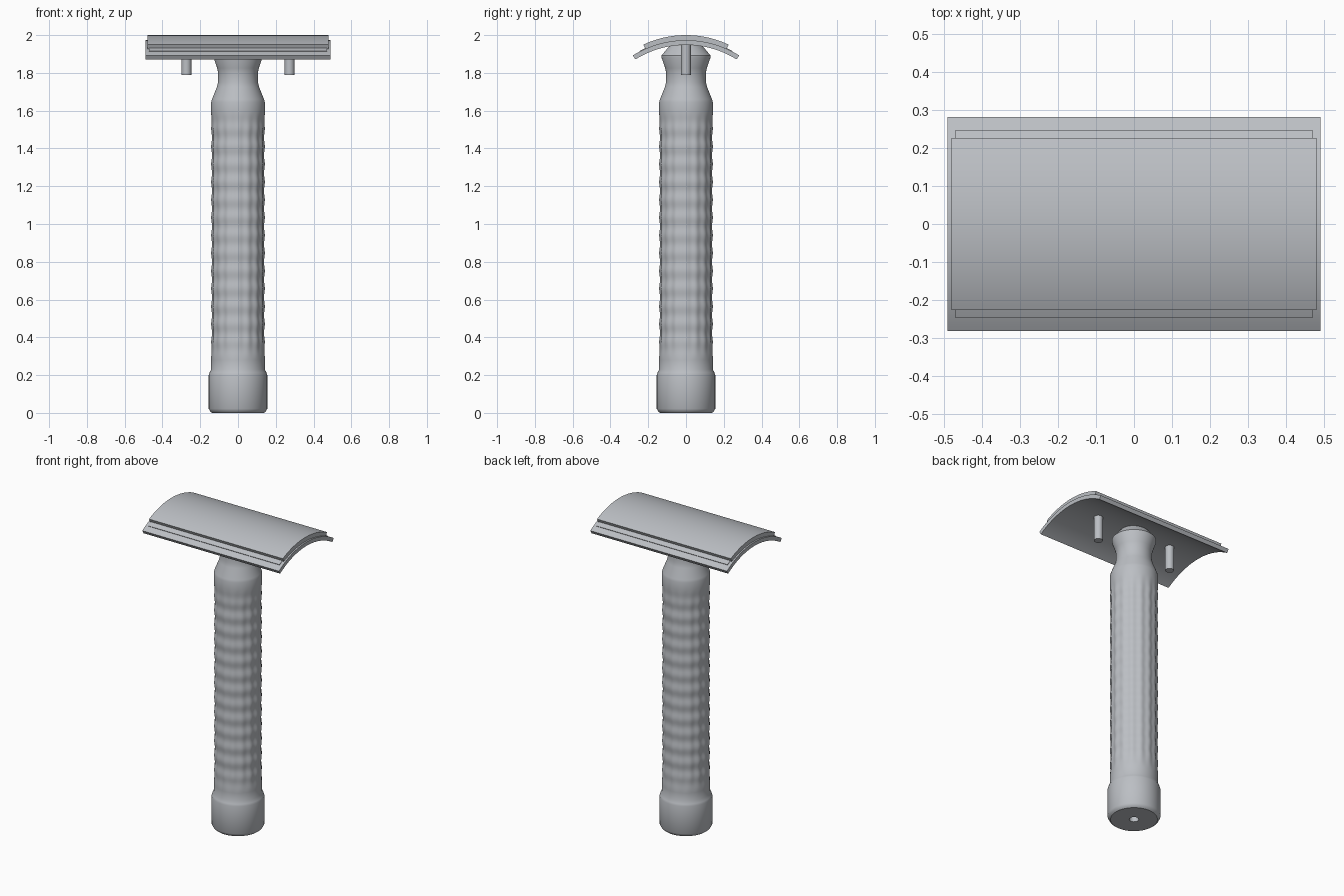
import bpy, bmesh, math

if "Cube" in bpy.data.objects:
    bpy.data.objects.remove(bpy.data.objects["Cube"])

def material(name, col):
    m = bpy.data.materials.new(name)
    m.diffuse_color = (*col, 1)
    m.use_nodes = True
    m.node_tree.nodes["Principled BSDF"].inputs["Base Color"].default_value = m.diffuse_color
    return m

METAL = material("brushed_steel_grey", (0.50, 0.52, 0.55))

def finish(bm, name, angle=30):
    bmesh.ops.recalc_face_normals(bm, faces=bm.faces)
    me = bpy.data.meshes.new(name)
    bm.to_mesh(me)
    bm.free()
    ob = bpy.data.objects.new(name, me)
    bpy.context.collection.objects.link(ob)
    me.materials.append(METAL)
    bpy.ops.object.select_all(action='DESELECT')
    ob.select_set(True)
    bpy.context.view_layer.objects.active = ob
    bpy.ops.object.shade_smooth_by_angle(angle=math.radians(angle))
    return ob

def lathe(name, profile, seg, offset=lambda a, z: 0, angle=30):
    """Spin (r, z) points round the z axis; end rings are capped."""
    bm = bmesh.new()
    rings = []
    for r, z in profile:
        ring = []
        for i in range(seg):
            a = 2 * math.pi * i / seg
            rr = r + offset(a, z) if r > 0.1 else r
            ring.append(bm.verts.new((rr * math.cos(a), rr * math.sin(a), z)))
        rings.append(ring)
    for lo, hi in zip(rings, rings[1:]):
        for i in range(seg):
            j = (i + 1) % seg
            bm.faces.new((lo[i], lo[j], hi[j], hi[i]))
    bm.faces.new(rings[0])
    bm.faces.new(rings[-1])
    return finish(bm, name, angle)

def arc_plate(name, half_x, half_y, crest, thick, radius=0.53, n=32):
    """Plate bent about the x axis, with radial edges."""
    bm = bmesh.new()
    top = math.asin(half_y / radius)
    cz = crest - radius
    angles = [-top + 2 * top * i / n for i in range(n + 1)]
    outline = [(radius * math.sin(a), cz + radius * math.cos(a)) for a in angles]
    r2 = radius - thick
    outline += [(r2 * math.sin(a), cz + r2 * math.cos(a)) for a in reversed(angles)]
    face = bm.faces.new([bm.verts.new((-half_x, y, z)) for y, z in outline])
    ext = bmesh.ops.extrude_face_region(bm, geom=[face])
    vs = [v for v in ext["geom"] if isinstance(v, bmesh.types.BMVert)]
    bmesh.ops.translate(bm, verts=vs, vec=(2 * half_x, 0, 0))
    return finish(bm, name)

# Handle: bored pommel, diamond-knurled grip, narrow neck and flared collar
G0, G1 = 0.28, 1.60

def knurl(a, z):
    if not G0 < z < G1:
        return 0
    fade = min(1, (z - G0) / 0.1, (G1 - z) / 0.1)
    wave = 0.5 * (math.cos(2 * math.pi * z / 0.094) + math.cos(16 * a))
    return -0.0045 * fade * (1 - wave)

profile = [(0.028, 0.25), (0.028, 0.0), (0.138, 0.0), (0.147, 0.007), (0.155, 0.022),
           (0.155, 0.20), (0.151, 0.213), (0.142, 0.23)]
steps = 120
profile += [(0.142, G0 + (G1 - G0) * i / steps) for i in range(steps + 1)]
profile += [(0.142, 1.645), (0.138, 1.66), (0.112, 1.725), (0.106, 1.75), (0.105, 1.80),
            (0.110, 1.825), (0.130, 1.882), (0.130, 1.892), (0.098, 1.930), (0.085, 1.945)]
lathe("handle", profile, 96, knurl, 32)

# Head: guard plate, thin blade and top cap
arc_plate("guard_plate", 0.49, 0.281, 1.973, 0.025)
arc_plate("blade", 0.47, 0.247, 1.977, 0.008)
arc_plate("top_cap", 0.48, 0.226, 2.0, 0.03)

# Locating pins under the head
for side, x in (("left", -0.273), ("right", 0.273)):
    pin = lathe(side + "_pin", [(0.026, 1.79), (0.026, 1.96)], 24)
    pin.location.x = x
